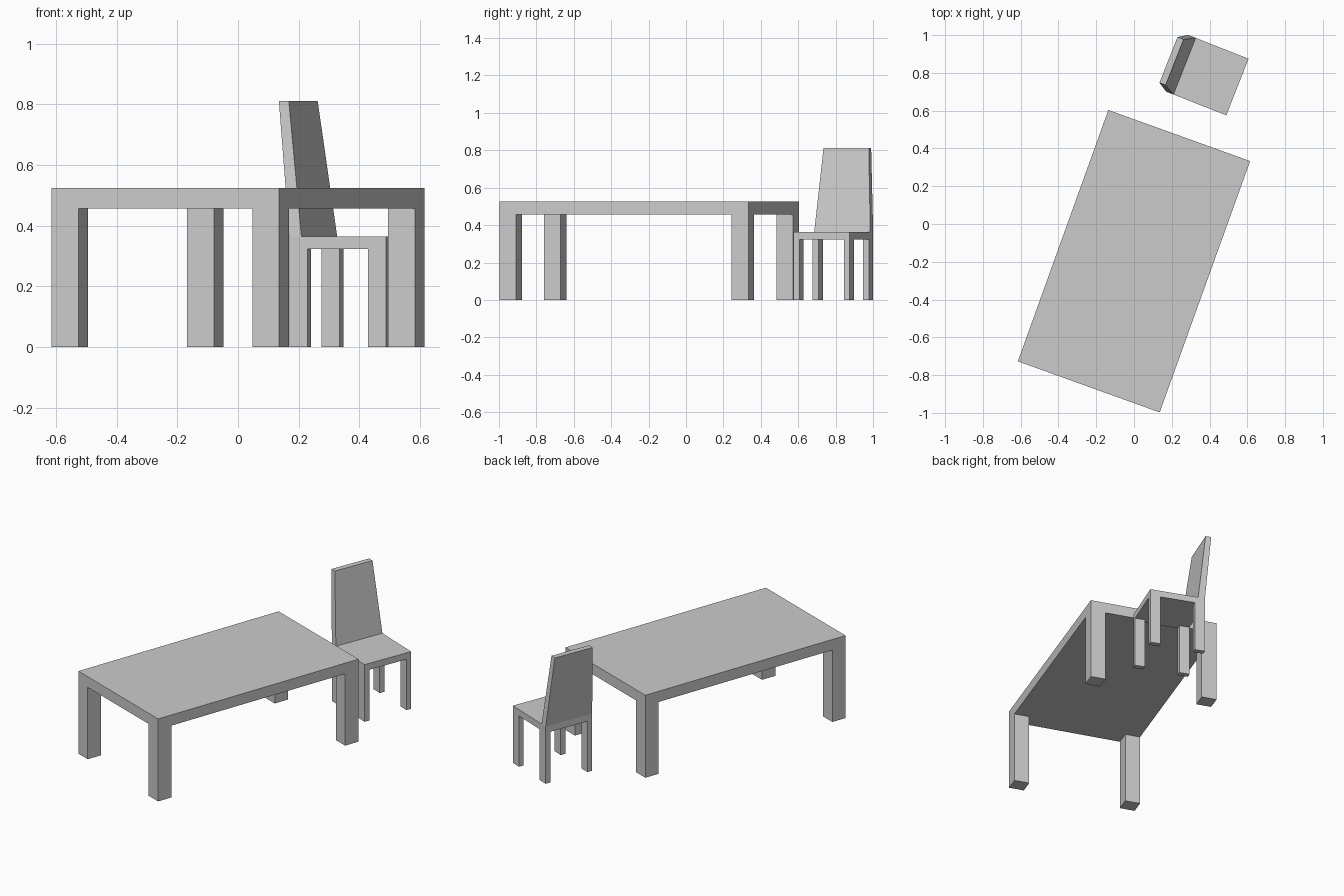
import bpy
from math import radians
from mathutils import Matrix

if "Cube" in bpy.data.objects:
    bpy.data.objects.remove(bpy.data.objects["Cube"])


def prism(name, bottom, top, z0, z1, frame):
    """Six-sided block; bottom and top are (x0, x1, y0, y1) in the local frame."""
    verts = []
    for (x0, x1, y0, y1), z in ((bottom, z0), (top, z1)):
        verts += [(x0, y0, z), (x1, y0, z), (x1, y1, z), (x0, y1, z)]
    faces = [(3, 2, 1, 0), (4, 5, 6, 7)]
    faces += [(i, (i + 1) % 4, (i + 1) % 4 + 4, i + 4) for i in range(4)]
    mesh = bpy.data.meshes.new(name)
    mesh.from_pydata(verts, [], faces)
    obj = bpy.data.objects.new(name, mesh)
    obj.matrix_world = frame
    bpy.context.collection.objects.link(obj)


def slab_on_legs(label, slab, size, leg, z_under, z_top, frame):
    """Flat slab with four legs flush with its corners."""
    hx, hy = size[0] / 2, size[1] / 2
    rect = (-hx, hx, -hy, hy)
    prism(f"{label}_{slab}", rect, rect, z_under, z_top, frame)
    for sx, xn in ((-1, "left"), (1, "right")):
        for sy, yn in ((-1, "front"), (1, "back")):
            xs = sorted((sx * hx, sx * (hx - leg[0])))
            ys = sorted((sy * hy, sy * (hy - leg[1])))
            prism(f"{label}_{yn}_{xn}_leg", (*xs, *ys), (*xs, *ys), 0, z_under, frame)


def placed(x, y, degrees):
    return Matrix.Translation((x, y, 0)) @ Matrix.Rotation(radians(degrees), 4, "Z")


# Table
slab_on_legs("table", "top", (0.798, 1.414), (0.094, 0.094), 0.457, 0.525,
             placed(0, -0.197, -19.8))

# Chair: seat and legs, local +x is the sitting direction
chair = placed(0.388, 0.788, -21.5)
slab_on_legs("chair", "seat", (0.343, 0.322), (0.064, 0.033), 0.323, 0.364, chair)

# Tapered, leaning backrest
prism("chair_backrest", (-0.1715, -0.129, -0.161, 0.161),
      (-0.221, -0.186, -0.13, 0.13), 0.364, 0.812, chair)
